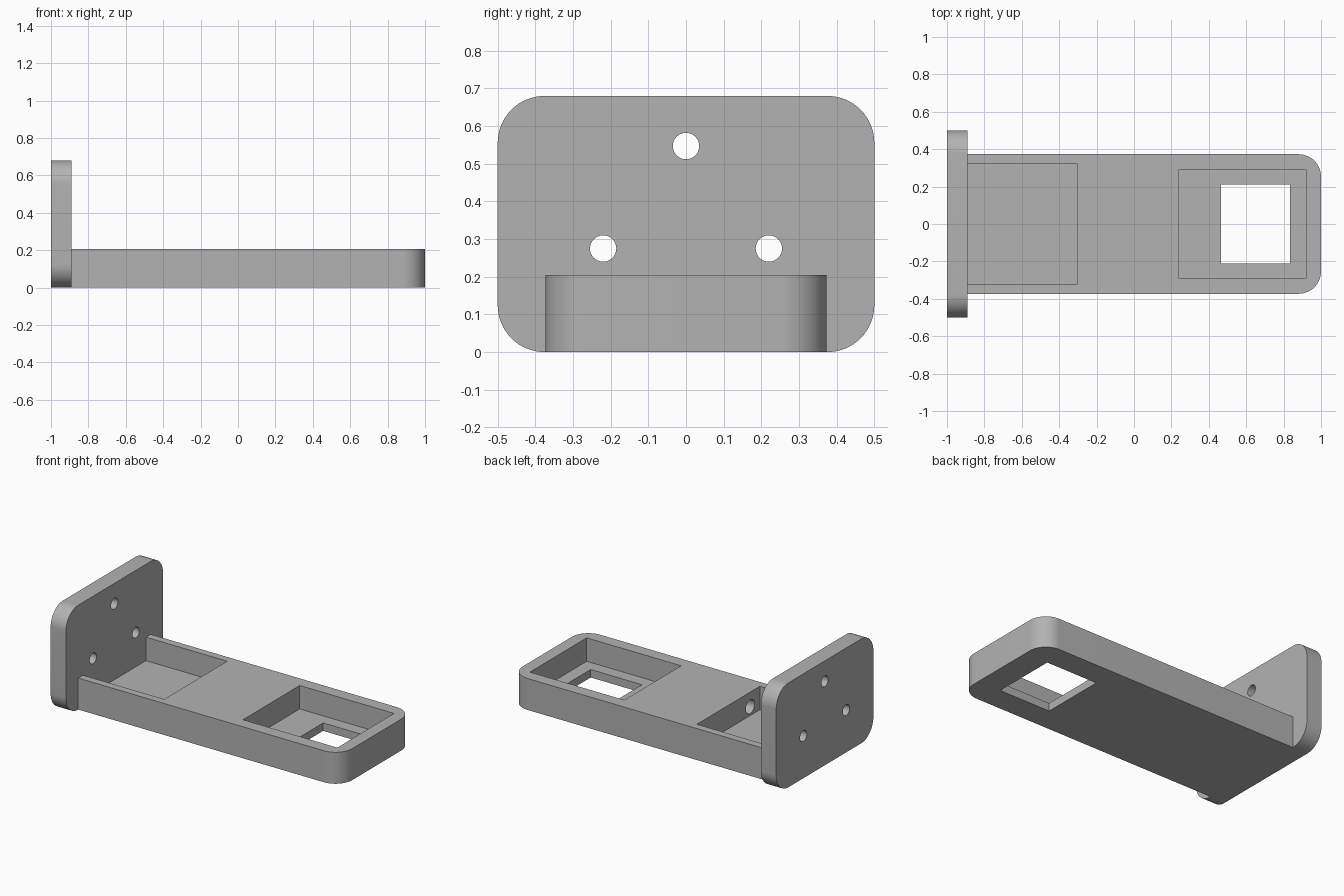
import bpy
import bmesh
from math import cos, sin, pi, radians
from mathutils import Matrix, Vector

cube = bpy.data.objects.get("Cube")
if cube:
    bpy.data.objects.remove(cube, do_unlink=True)

grey = bpy.data.materials.new("matte grey")
grey.use_nodes = True
COLOUR = (0.45, 0.45, 0.45, 1)
grey.diffuse_color = COLOUR
grey.node_tree.nodes["Principled BSDF"].inputs["Base Color"].default_value = COLOUR


def link(name, bm):
    bmesh.ops.recalc_face_normals(bm, faces=bm.faces)
    mesh = bpy.data.meshes.new(name)
    bm.to_mesh(mesh)
    bm.free()
    mesh.materials.append(grey)
    obj = bpy.data.objects.new(name, mesh)
    bpy.context.collection.objects.link(obj)
    return obj


def corner(cx, cy, r, start, steps=16):
    """Quarter-circle points, counter-clockwise."""
    angles = [start + pi / 2 * i / steps for i in range(steps + 1)]
    return [(cx + r * cos(a), cy + r * sin(a)) for a in angles]


def extrude(name, points, direction):
    """Solid swept from a closed outline."""
    bm = bmesh.new()
    face = bm.faces.new([bm.verts.new(p) for p in points])
    swept = bmesh.ops.extrude_face_region(bm, geom=[face], use_keep_orig=True)
    verts = [v for v in swept["geom"] if isinstance(v, bmesh.types.BMVert)]
    bmesh.ops.translate(bm, verts=verts, vec=direction)
    return link(name, bm)


def box(name, x0, x1, half_y, z0, z1):
    bm = bmesh.new()
    size = Matrix.Diagonal((x1 - x0, 2 * half_y, z1 - z0, 1))
    place = Matrix.Translation(((x0 + x1) / 2, 0, (z0 + z1) / 2))
    bmesh.ops.create_cube(bm, size=1, matrix=place @ size)
    return link(name, bm)


def rod(name, x0, x1, y, z, radius):
    bm = bmesh.new()
    place = Matrix.Translation(((x0 + x1) / 2, y, z)) @ Matrix.Rotation(pi / 2, 4, "Y")
    bmesh.ops.create_cone(bm, cap_ends=True, segments=40, radius1=radius,
                          radius2=radius, depth=x1 - x0, matrix=place)
    return link(name, bm)


def cut(target, cutters):
    """Subtract each cutter, then discard it."""
    bpy.ops.object.select_all(action="DESELECT")
    bpy.context.view_layer.objects.active = target
    target.select_set(True)
    for cutter in cutters:
        cutter.hide_render = True
        mod = target.modifiers.new("cut", "BOOLEAN")
        mod.operation = "DIFFERENCE"
        mod.solver = "EXACT"
        mod.object = cutter
        bpy.ops.object.modifier_apply(modifier=mod.name)
        bpy.data.objects.remove(cutter, do_unlink=True)
    bpy.ops.object.shade_smooth_by_angle(angle=radians(30))


# Mounting plate with rounded corners
HALF, TOP, R = 0.5, 0.68, 0.125
JOINT = -0.89
outline = (corner(HALF - R, TOP - R, R, 0) + corner(R - HALF, TOP - R, R, pi / 2)
           + corner(R - HALF, R, R, pi) + corner(HALF - R, R, R, 3 * pi / 2))
plate = extrude("mounting_plate", [(-1, y, z) for y, z in outline],
                Vector((JOINT + 1, 0, 0)))

# Three screw holes
cut(plate, [rod("screw_hole", -1.1, -0.8, y, z, 0.035)
            for y, z in ((-0.22, 0.275), (0.22, 0.275), (0, 0.547))])

# Arm with a rounded free end
ARM, HEIGHT, FLOOR, RA = 0.373, 0.205, 0.052, 0.12
outline = ([(JOINT, -ARM)] + corner(1 - RA, RA - ARM, RA, -pi / 2)
           + corner(1 - RA, ARM - RA, RA, 0) + [(JOINT, ARM)])
arm = extrude("arm", [(x, y, 0) for x, y in outline], Vector((0, 0, HEIGHT)))

# Two pockets, a window through the floor and a cable channel between pockets
cut(arm, [
    box("rear_pocket", -1, -0.305, 0.324, FLOOR, 0.4),
    box("end_pocket", 0.24, 0.92, 0.292, FLOOR, 0.4),
    box("window", 0.465, 0.835, 0.212, -0.1, 0.1),
    rod("cable_channel", -0.4, 0.3, -0.225, 0.11, 0.045),
])
